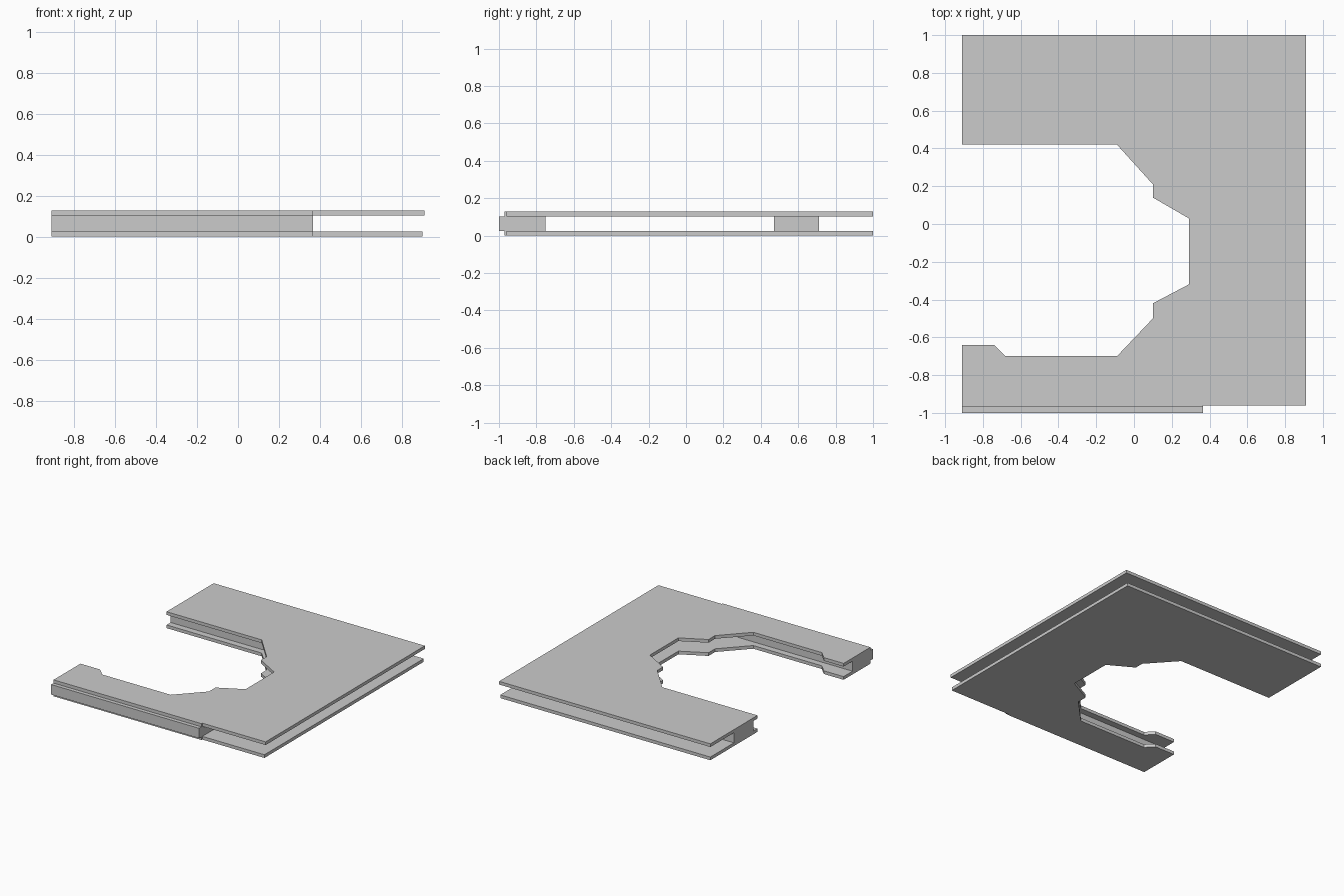
import bpy, bmesh

if "Cube" in bpy.data.objects:
    bpy.data.objects.remove(bpy.data.objects["Cube"])

# Inner cutout edge, from the rear arm round to the front arm
CUTOUT = [(-0.91, 0.42), (-0.09, 0.42), (0.10, 0.21), (0.10, 0.14),
          (0.29, 0.03), (0.29, -0.32), (0.10, -0.42), (0.10, -0.50),
          (-0.09, -0.70), (-0.68, -0.70), (-0.74, -0.64), (-0.91, -0.64)]
T = 0.025          # plate thickness
GAP_TOP = 0.103    # underside of the top plate
STEP_X = 0.365     # where the front edge steps back and the beams end


def extrude(name, outline, z0, z1):
    """Closed prism from an xy outline."""
    bm = bmesh.new()
    face = bm.faces.new([bm.verts.new((x, y, z0)) for x, y in outline])
    ext = bmesh.ops.extrude_face_region(bm, geom=[face])
    top = [v for v in ext["geom"] if isinstance(v, bmesh.types.BMVert)]
    bmesh.ops.translate(bm, verts=top, vec=(0, 0, z1 - z0))
    bmesh.ops.recalc_face_normals(bm, faces=bm.faces)
    mesh = bpy.data.meshes.new(name)
    bm.to_mesh(mesh)
    bm.free()
    obj = bpy.data.objects.new(name, mesh)
    bpy.context.collection.objects.link(obj)
    return obj


def plate(name, right, z0):
    outline = CUTOUT + [(-0.91, -0.97), (STEP_X, -0.97), (STEP_X, -0.96),
                        (right, -0.96), (right, 1.0), (-0.91, 1.0)]
    return extrude(name, outline, z0, z0 + T)


def beam(name, y0, y1):
    outline = [(-0.91, y0), (STEP_X, y0), (STEP_X, y1), (-0.91, y1)]
    return extrude(name, outline, T, GAP_TOP)


# Two C-shaped plates, the lower one slightly narrower
plate("bottom_plate", 0.90, 0.0)
plate("top_plate", 0.91, GAP_TOP)

# Spacer beams between the plates
beam("front_beam", -1.0, -0.75)
beam("rear_beam", 0.47, 0.71)
